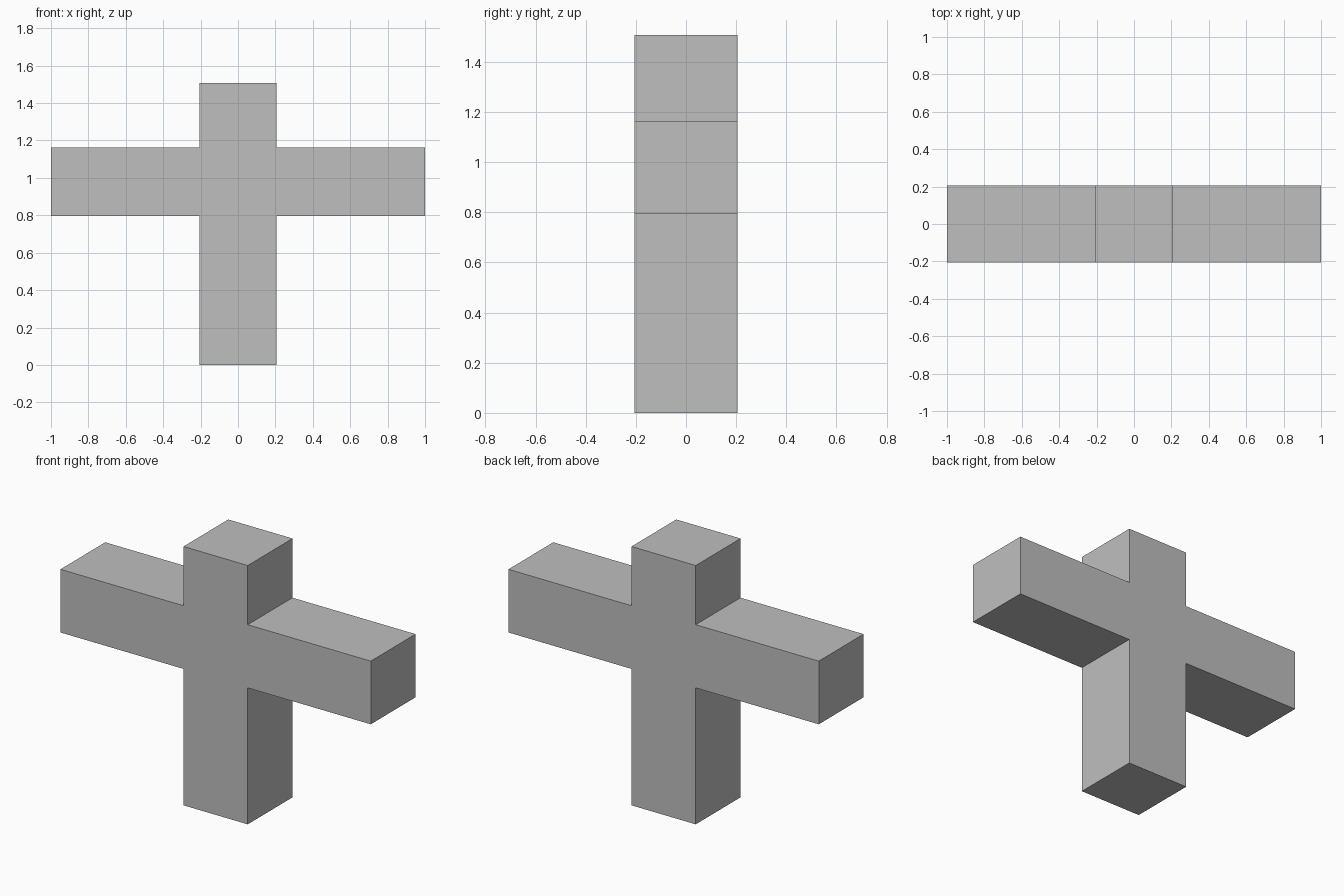
import bpy
import bmesh

if "Cube" in bpy.data.objects:
    bpy.data.objects.remove(bpy.data.objects["Cube"])

POST = 0.207      # half width of the post
DEPTH = 0.206     # half depth of the whole cross
ARM_LOW, ARM_HIGH, TOP = 0.795, 1.163, 1.508

# Plain grey finish
grey = bpy.data.materials.new("light_grey")
grey.diffuse_color = (0.52, 0.52, 0.52, 1.0)
grey.use_nodes = True
grey.node_tree.nodes["Principled BSDF"].inputs["Base Color"].default_value = grey.diffuse_color

# Right half of the outline, mirrored to close the profile
half = [(POST, 0), (POST, ARM_LOW), (1, ARM_LOW),
        (1, ARM_HIGH), (POST, ARM_HIGH), (POST, TOP)]
outline = half + [(-x, z) for x, z in reversed(half)]

# Cross: one outline extruded front to back
bm = bmesh.new()
front = bm.faces.new([bm.verts.new((x, -DEPTH, z)) for x, z in outline])
solid = bmesh.ops.extrude_face_region(bm, geom=[front], use_keep_orig=True)
back = [v for v in solid["geom"] if isinstance(v, bmesh.types.BMVert)]
bmesh.ops.translate(bm, verts=back, vec=(0, 2 * DEPTH, 0))
bmesh.ops.recalc_face_normals(bm, faces=bm.faces)

mesh = bpy.data.meshes.new("cross")
bm.to_mesh(mesh)
bm.free()
mesh.materials.append(grey)
bpy.context.collection.objects.link(bpy.data.objects.new("cross", mesh))
